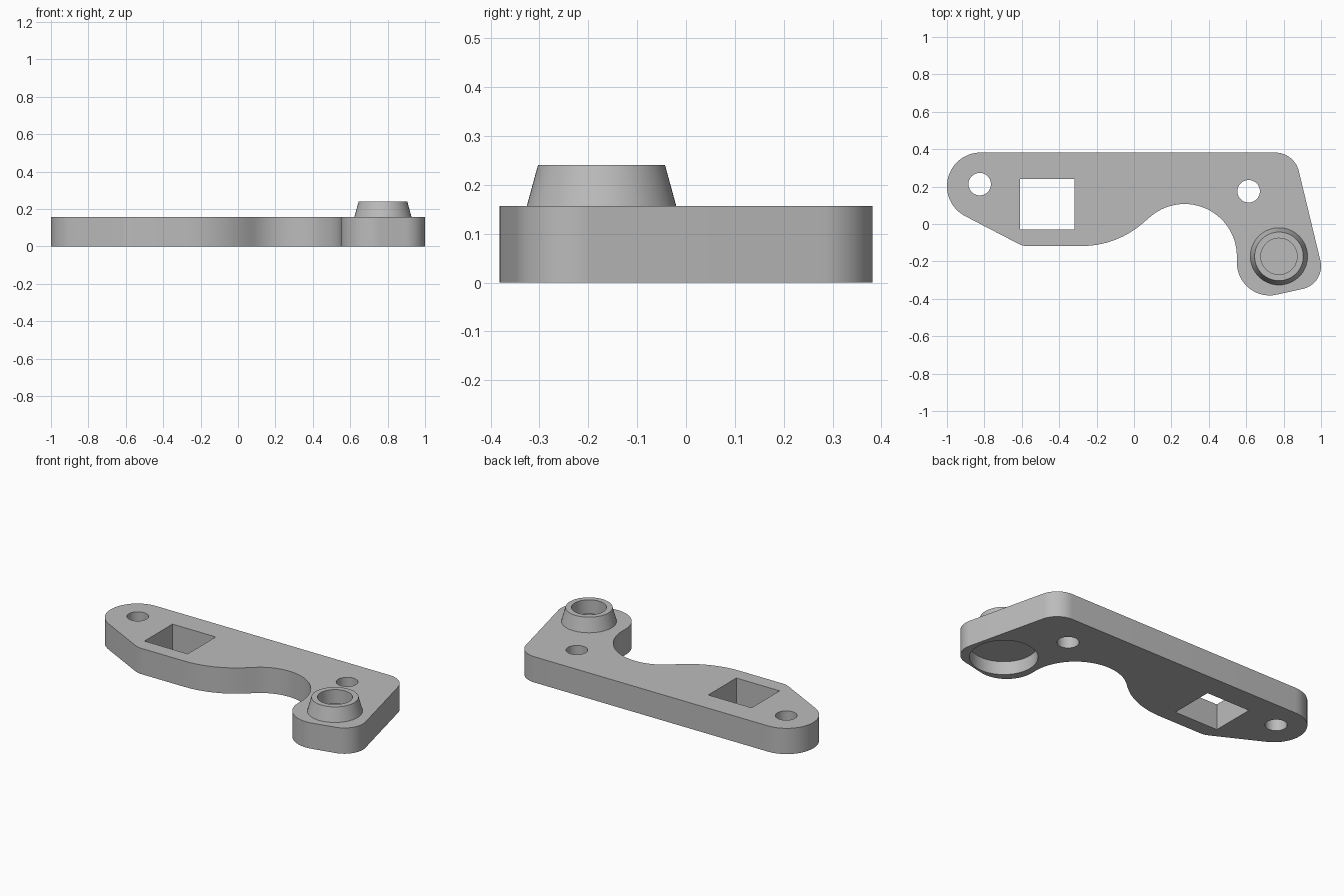
import bpy, bmesh
from math import sin, cos, pi, tau, acos, atan2, hypot

cube = bpy.data.objects.get("Cube")
if cube:
    bpy.data.objects.remove(cube)

THICK = 0.157
PIN = (0.775, -0.173)

grey = bpy.data.materials.new("plain grey")
grey.use_nodes = True
grey.diffuse_color = (0.5, 0.5, 0.5, 1)
grey.node_tree.nodes["Principled BSDF"].inputs["Base Color"].default_value = (0.5, 0.5, 0.5, 1)


def make_object(name, bm):
    bmesh.ops.recalc_face_normals(bm, faces=bm.faces)
    mesh = bpy.data.meshes.new(name)
    bm.to_mesh(mesh)
    bm.free()
    mesh.materials.append(grey)
    obj = bpy.data.objects.new(name, mesh)
    bpy.context.collection.objects.link(obj)
    return obj


def prism(name, points, z0, z1):
    bm = bmesh.new()
    face = bm.faces.new([bm.verts.new((x, y, z0)) for x, y in points])
    top = bmesh.ops.extrude_face_region(bm, geom=[face])["geom"]
    for v in top:
        if isinstance(v, bmesh.types.BMVert):
            v.co.z = z1
    return make_object(name, bm)


def circle(x, y, r, n=64):
    return [(x + r * cos(tau * i / n), y + r * sin(tau * i / n)) for i in range(n)]


def belt(circles):
    """Outline running counter-clockwise round circles; a negative radius is a concave arc."""
    normals = []
    for (x1, y1, r1), (x2, y2, r2) in zip(circles, circles[1:] + circles[:1]):
        ratio = (r1 - r2) / hypot(x2 - x1, y2 - y1)
        normals.append(atan2(y2 - y1, x2 - x1) - acos(max(-1, min(1, ratio))))
    points = []
    for i, (x, y, r) in enumerate(circles):
        start, end = normals[i - 1], normals[i]
        sweep = (end - start) % tau if r > 0 else -((start - end) % tau)
        steps = max(4, int(abs(sweep) / (pi / 36)))
        for k in range(steps + 1):
            a = start + sweep * k / steps
            points.append((x + r * cos(a), y + r * sin(a)))
    return points


def select_only(obj):
    bpy.ops.object.select_all(action="DESELECT")
    obj.select_set(True)
    bpy.context.view_layer.objects.active = obj


# Lever plate with rounded corners and a concave front bay
plate = prism("lever_plate", belt([
    (-0.82, 0.202, 0.18),
    (-0.57, -0.018, 0.10),
    (-0.28, 0.382, 0.50),
    (0.27, -0.173, -0.28),
    (0.725, -0.207, 0.175),
    (0.875, -0.225, 0.125),
    (0.755, 0.252, 0.13),
]), 0, THICK)

# Two round holes, a square hole and a round recess underneath
cutters = [
    prism("left_hole_cutter", circle(0.613, 0.175, 0.06), -0.1, 0.3),
    prism("right_hole_cutter", circle(-0.825, 0.213, 0.06), -0.1, 0.3),
    prism("square_hole_cutter",
          [(-0.61, -0.03), (-0.318, -0.03), (-0.318, 0.24), (-0.61, 0.24)], -0.1, 0.3),
    prism("recess_cutter", circle(*PIN, 0.185), -0.1, 0.08),
]
for cutter in cutters:
    cutter.hide_render = True
    mod = plate.modifiers.new("cut", "BOOLEAN")
    mod.operation = "DIFFERENCE"
    mod.solver = "EXACT"
    mod.object = cutter
    select_only(plate)
    bpy.ops.object.modifier_apply(modifier=mod.name)
    bpy.data.objects.remove(cutter)

# Tapered hollow boss standing on the plate
bm = bmesh.new()
profile = [(0.153, THICK), (0.13, 0.241), (0.097, 0.241), (0.097, THICK)]
rings = [[bm.verts.new((x, y, z)) for x, y in circle(*PIN, r)] for r, z in profile]
for low, high in zip(rings, rings[1:]):
    for i in range(len(low)):
        bm.faces.new((low[i - 1], low[i], high[i], high[i - 1]))
boss = make_object("hollow_boss", bm)

for obj in (plate, boss):
    select_only(obj)
    bpy.ops.object.shade_smooth_by_angle(angle=pi / 6)
